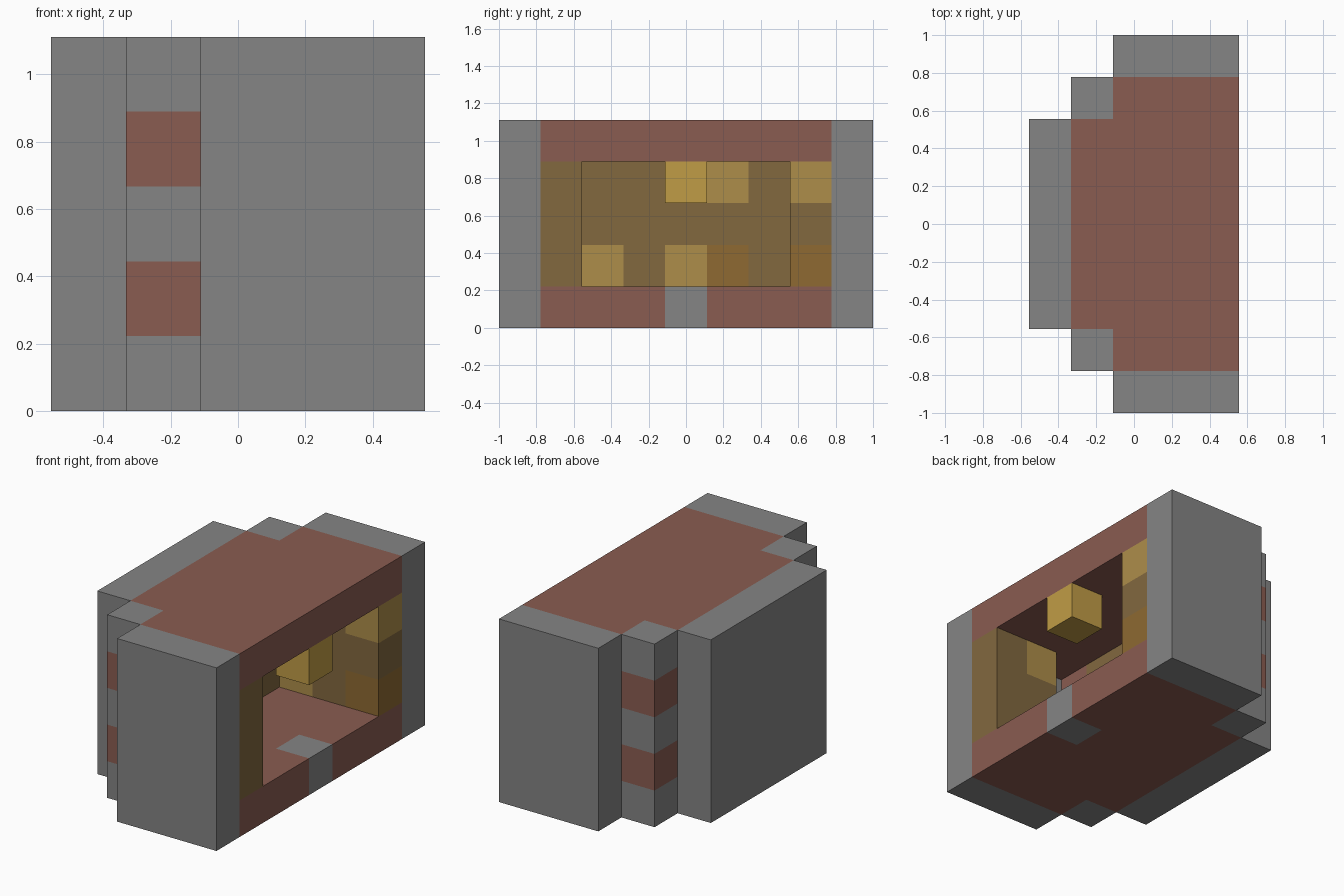
import bpy
import bmesh
from itertools import product
from math import radians
from mathutils import Vector

cube = bpy.data.objects.get("Cube")
if cube:
    bpy.data.objects.remove(cube, do_unlink=True)

UNIT = 2 / 9
ORIGIN = Vector((2.5, 4.5, 0))


def linear(c):
    c /= 255
    return c / 12.92 if c <= 0.04045 else ((c + 0.055) / 1.055) ** 2.4


def material(name, *rgb):
    colour = [linear(c) for c in rgb] + [1]
    mat = bpy.data.materials.new(name)
    mat.diffuse_color = colour
    mat.use_nodes = True
    mat.node_tree.nodes["Principled BSDF"].inputs["Base Color"].default_value = colour
    return mat


STONE = material("grey stone", 133, 133, 133)
BRICK = material("red brick", 138, 92, 81)
TIMBER = material("dark timber", 130, 104, 63)
PLANK = material("light plank", 174, 141, 74)
COPPER = material("orange timber", 142, 106, 50)
GOLD = material("lamp gold", 192, 156, 70)


def block(i, j, k):
    """Set of grid cells; each argument is an inclusive (first, last) pair."""
    return set(product(*(range(a, b + 1) for a, b in (i, j, k))))


def build(name, cells, base, accents=None):
    """Closed shell around the cells; accents maps a material to its cells."""
    accents = accents or {}
    mats = [base, *accents]
    obj_mesh = bpy.data.meshes.new(name)
    for mat in mats:
        obj_mesh.materials.append(mat)
    bm = bmesh.new()
    for cell in sorted(cells):
        index = next((n for n, m in enumerate(mats) if cell in accents.get(m, ())), 0)
        centre = Vector(cell) + Vector((0.5, 0.5, 0.5))
        for axis, sign in product(range(3), (-1, 1)):
            normal = Vector((0, 0, 0))
            normal[axis] = sign
            if tuple(int(c) for c in Vector(cell) + normal) in cells:
                continue
            side = Vector((0, 0, 0))
            side[(axis + 1) % 3] = 0.5
            up = normal.cross(side)
            mid = centre + normal / 2
            corners = (mid - side - up, mid + side - up, mid + side + up, mid - side + up)
            face = bm.faces.new([bm.verts.new((c - ORIGIN) * UNIT) for c in corners])
            face.material_index = index
    # Weld the cells and merge flat areas of one colour
    bmesh.ops.remove_doubles(bm, verts=bm.verts, dist=0.001)
    bmesh.ops.dissolve_limit(bm, angle_limit=radians(1), verts=bm.verts,
                             edges=bm.edges, delimit={'MATERIAL'})
    bm.to_mesh(obj_mesh)
    bm.free()
    bpy.context.collection.objects.link(bpy.data.objects.new(name, obj_mesh))


# Floor with a stone doorstep, and the matching roof
for name, level in (("floor", 0), ("roof", 4)):
    k = (level, level)
    slab = block((2, 4), (1, 7), k) | block((1, 1), (2, 6), k)
    build(name, slab, BRICK, {STONE: {(4, 4, 0)}})

# Outer stone walls
build("back_wall", block((0, 0), (2, 6), (0, 4)), STONE)
for end, j in (("front", 0), ("rear", 8)):
    build(end + "_end_wall", block((2, 4), (j, j), (0, 4)), STONE)

# Banded corner posts
for end, j in (("front", 1), ("rear", 7)):
    build(end + "_corner_post", block((1, 1), (j, j), (0, 4)), STONE,
          {BRICK: {(1, j, 1), (1, j, 3)}})

# Timber lining of the room
build("back_lining", block((1, 1), (2, 6), (1, 3)), TIMBER,
      {PLANK: {(1, 2, 1), (1, 4, 1), (1, 5, 3)}, COPPER: {(1, 5, 1)}})
build("front_lining", block((3, 4), (1, 1), (1, 3)), TIMBER, {PLANK: {(3, 1, 3)}})
build("rear_lining", block((2, 4), (7, 7), (1, 3)), TIMBER,
      {PLANK: {(4, 7, 3), (2, 7, 1)}, COPPER: {(4, 7, 1)}})

# Hanging lamp in the opening
build("lamp", block((4, 4), (4, 4), (3, 3)), GOLD)
